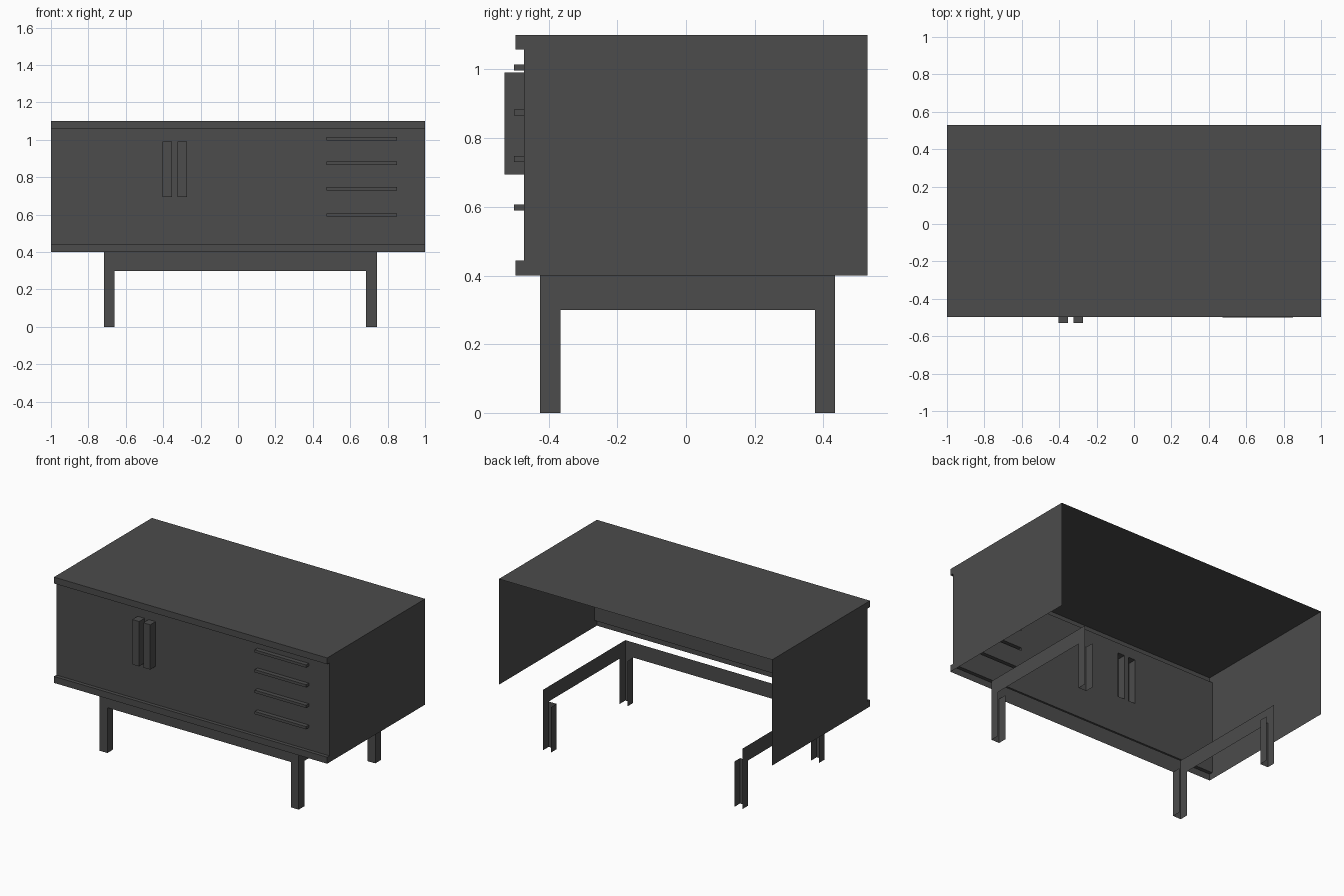
import bpy
from mathutils import Vector

if "Cube" in bpy.data.objects:
    bpy.data.objects.remove(bpy.data.objects["Cube"])

mat = bpy.data.materials.new("dark_grey")
mat.diffuse_color = (0.072, 0.072, 0.072, 1)
mat.use_nodes = True
mat.node_tree.nodes["Principled BSDF"].inputs["Base Color"].default_value = mat.diffuse_color


def make(name, polys):
    """Object from (points, outward normal) polygons, wound to match the normal."""
    verts, faces, index = [], [], {}
    for pts, normal in polys:
        pts = [Vector(p) for p in pts]
        n = Vector()
        for a, b in zip(pts, pts[1:] + pts[:1]):
            n += a.cross(b)
        if n.dot(Vector(normal)) < 0:
            pts.reverse()
        face = []
        for p in pts:
            key = tuple(round(c, 4) for c in p)
            if key not in index:
                index[key] = len(verts)
                verts.append(key)
            face.append(index[key])
        faces.append(face)
    me = bpy.data.meshes.new(name)
    me.from_pydata(verts, [], faces)
    me.materials.append(mat)
    ob = bpy.data.objects.new(name, me)
    bpy.context.collection.objects.link(ob)
    return ob


def x_wall(x, y0, y1, z0, z1, s):
    return [(x, y0, z0), (x, y1, z0), (x, y1, z1), (x, y0, z1)], (s, 0, 0)


def y_wall(y, x0, x1, z0, z1, s=-1):
    return [(x0, y, z0), (x1, y, z0), (x1, y, z1), (x0, y, z1)], (0, s, 0)


def z_wall(z, x0, x1, y0, y1, s):
    return [(x0, y0, z), (x1, y0, z), (x1, y1, z), (x0, y1, z)], (0, 0, s)


BACK, LIP, PANEL = 0.528, -0.496, -0.472
Z0, Z1, Z2, Z3 = 0.40, 0.443, 1.058, 1.10

# cabinet shell: top, front lips and side panels, open at back and bottom
profile = [(BACK, Z0), (LIP, Z0), (LIP, Z1), (PANEL, Z1),
           (PANEL, Z2), (LIP, Z2), (LIP, Z3), (BACK, Z3)]
shell = [z_wall(Z3, -1, 1, LIP, BACK, 1), y_wall(LIP, -1, 1, Z2, Z3),
         z_wall(Z2, -1, 1, LIP, PANEL, -1), z_wall(Z1, -1, 1, LIP, PANEL, 1),
         y_wall(LIP, -1, 1, Z0, Z1)]
for s in (-1, 1):
    shell.append(([(s, y, z) for y, z in profile], (s, 0, 0)))
make("cabinet_shell", shell)

# handles: hollow pulls pushed out of the front panel
door = [(x, x + 0.05, 0.694, 0.991) for x in (-0.404, -0.323)]
drawer = [(0.473, 0.849, z - 0.009, z + 0.009) for z in (0.598, 0.739, 0.875, 1.006)]


def handle(name, rect, front):
    x0, x1, z0, z1 = rect
    make(name, [y_wall(front, x0, x1, z0, z1),
                x_wall(x0, front, PANEL, z0, z1, -1), x_wall(x1, front, PANEL, z0, z1, 1),
                z_wall(z0, x0, x1, front, PANEL, -1), z_wall(z1, x0, x1, front, PANEL, 1)])


for i, r in enumerate(door):
    handle(f"door_handle_{i + 1}", r, -0.528)
for i, r in enumerate(drawer):
    handle(f"drawer_handle_{i + 1}", r, -0.501)

# front panel: grid with openings behind the handles
rects = door + drawer
xs = sorted({-1, 1, *(v for r in rects for v in r[:2])})
zs = sorted({Z1, Z2, *(v for r in rects for v in r[2:])})
panel = []
for xa, xb in zip(xs, xs[1:]):
    for za, zb in zip(zs, zs[1:]):
        cx, cz = (xa + xb) / 2, (za + zb) / 2
        if not any(r[0] < cx < r[1] and r[2] < cz < r[3] for r in rects):
            panel.append(y_wall(PANEL, xa, xb, za, zb))
make("front_panel", panel)

# legs: channels open at the back, inner walls stopping below the aprons
APRON = 0.30
LEGS_X = {"left": (-0.717, -0.659, -1), "right": (0.742, 0.684, 1)}
LEGS_Y = {"front": (-0.425, -0.366), "back": (0.376, 0.434)}
for side, (xo, xi, s) in LEGS_X.items():
    for end, (ya, yb) in LEGS_Y.items():
        top = Z0 if end == "front" else APRON
        make(f"{end}_{side}_leg", [x_wall(xo, ya, yb, 0, Z0, s),
                                   x_wall(xi, ya, yb, 0, APRON, -s),
                                   y_wall(ya, xo, xi, 0, top)])
    # side apron
    make(f"{side}_apron", [x_wall(xo, LEGS_Y["front"][1], LEGS_Y["back"][0], APRON, Z0, s)])

# front apron
make("front_apron", [y_wall(LEGS_Y["front"][0], LEGS_X["left"][1], LEGS_X["right"][1], APRON, Z0)])
